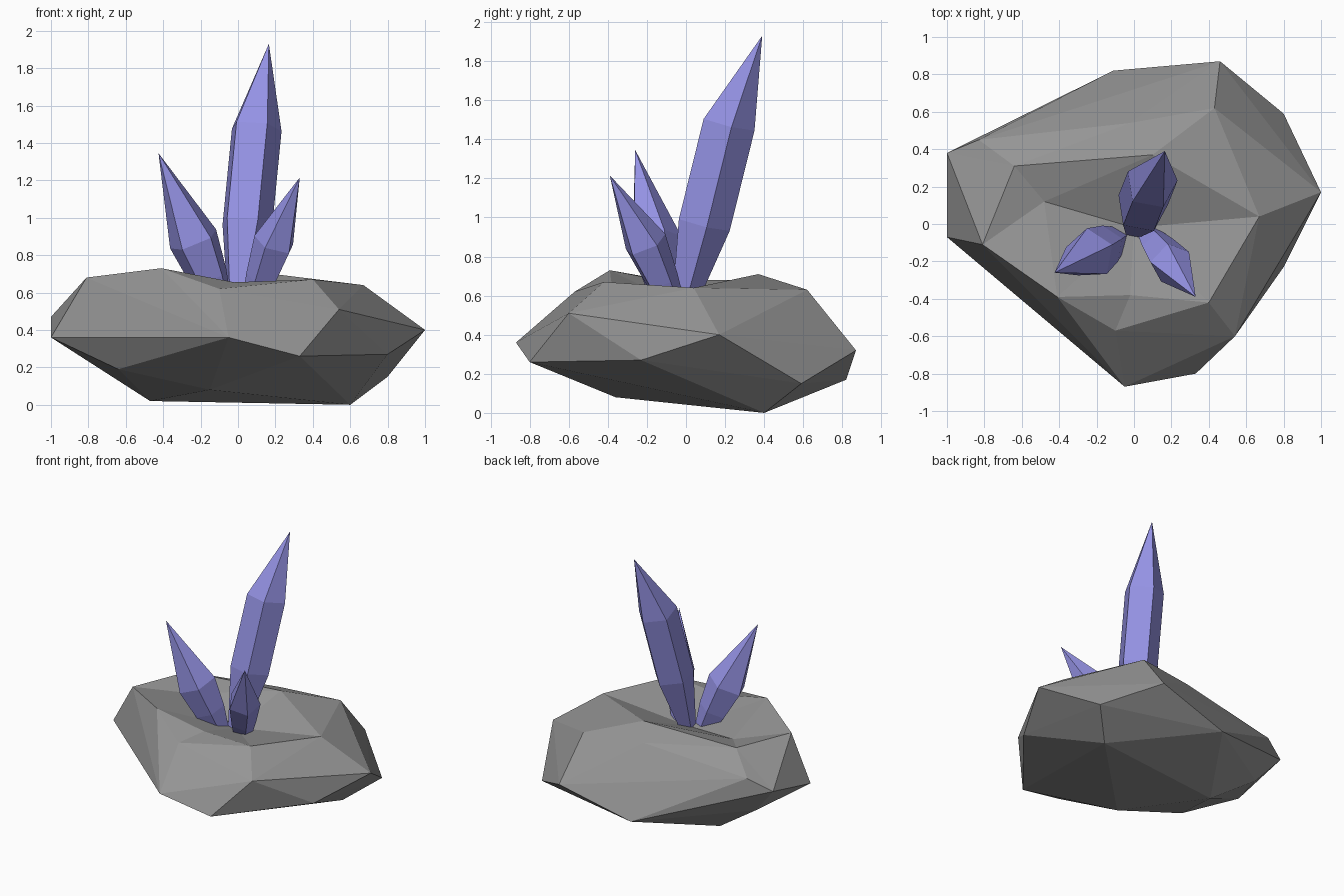
import bpy, bmesh, math
from mathutils import Vector

if "Cube" in bpy.data.objects:
    bpy.data.objects.remove(bpy.data.objects["Cube"])


def material(name, rgb):
    m = bpy.data.materials.new(name)
    m.diffuse_color = (*rgb, 1)
    m.use_nodes = True
    m.node_tree.nodes["Principled BSDF"].inputs["Base Color"].default_value = m.diffuse_color
    return m


def finish(bm, name, mat):
    bmesh.ops.recalc_face_normals(bm, faces=bm.faces)
    me = bpy.data.meshes.new(name)
    bm.to_mesh(me)
    bm.free()
    me.materials.append(mat)
    ob = bpy.data.objects.new(name, me)
    bpy.context.collection.objects.link(ob)
    return ob


grey = material("stone grey", (0.30, 0.30, 0.30))
violet = material("crystal violet", (0.30, 0.29, 0.78))

# Rock: faceted hull through its corner points
corners = [
    (-.05, -.87, .36), (.33, -.80, .26), (.54, -.60, .51), (1, .17, .40),
    (.80, -.23, .27), (.80, .59, .15), (.46, .87, .32), (-.11, .82, .17),
    (-1, .38, .47), (-1, -.07, .36), (-.83, .45, .55), (-.82, .33, .26),
    # upper rim
    (-.81, -.11, .68), (-.41, -.39, .73), (-.10, -.57, .62), (.40, -.42, .67),
    (.67, .04, .64), (.43, .62, .63),
    # underside
    (-.15, -.36, .08), (.60, .40, 0), (-.47, .26, .02), (-.64, -.25, .19),
]
# Sunken top: (x, y, final z, z while the hull is made)
sunken = [
    (-.02, -.38, .655, .74), (-.48, .12, .63, .80), (0, -.02, .55, .83),
    (.10, .37, .71, .79), (-.02, .54, .64, .70), (-.64, .31, .68, .71),
]
bm = bmesh.new()
for p in corners:
    bm.verts.new(p)
dents = [(bm.verts.new((x, y, lift)), z) for x, y, z, lift in sunken]
bmesh.ops.convex_hull(bm, input=bm.verts[:])
for v, z in dents:
    v.co.z = z
bmesh.ops.delete(bm, geom=[v for v in bm.verts if not v.link_faces], context='VERTS')
finish(bm, "rock", grey)


# Crystals: five-sided, narrow foot, wider shaft up to the shoulder, long point
def crystal(name, foot, shoulder, tip, rings, turn):
    foot, tip = Vector(foot), Vector(tip)
    axis = Vector(shoulder) - foot
    rot = Vector((0, 0, 1)).rotation_difference(axis)
    bm = bmesh.new()
    loops = []
    for t, r in rings:
        loop = []
        for i in range(5):
            a = math.radians(turn + 72 * i)
            offset = rot @ Vector((r * math.cos(a), r * math.sin(a), 0))
            loop.append(bm.verts.new(foot + axis * t + offset))
        loops.append(loop)
    top = bm.verts.new(tip)
    bm.faces.new(loops[0])
    for i in range(5):
        j = (i + 1) % 5
        for a, b in zip(loops, loops[1:]):
            bm.faces.new((a[i], a[j], b[j], b[i]))
        bm.faces.new((loops[-1][i], loops[-1][j], top))
    finish(bm, name, violet)


crystal("tall_crystal", (0, -.02, .53), (.093, .215, 1.48), (.165, .39, 1.93),
        [(0, .06), (.46, .142), (1, .142)], -64)
crystal("left_crystal", (-.09, -.08, .52), (-.235, -.16, .88), (-.425, -.26, 1.345),
        [(0, .065), (.45, .11), (1, .14)], 23)
crystal("right_crystal", (.075, -.055, .52), (.196, -.208, .865), (.33, -.39, 1.215),
        [(0, .06), (.45, .09), (1, .115)], 30)
